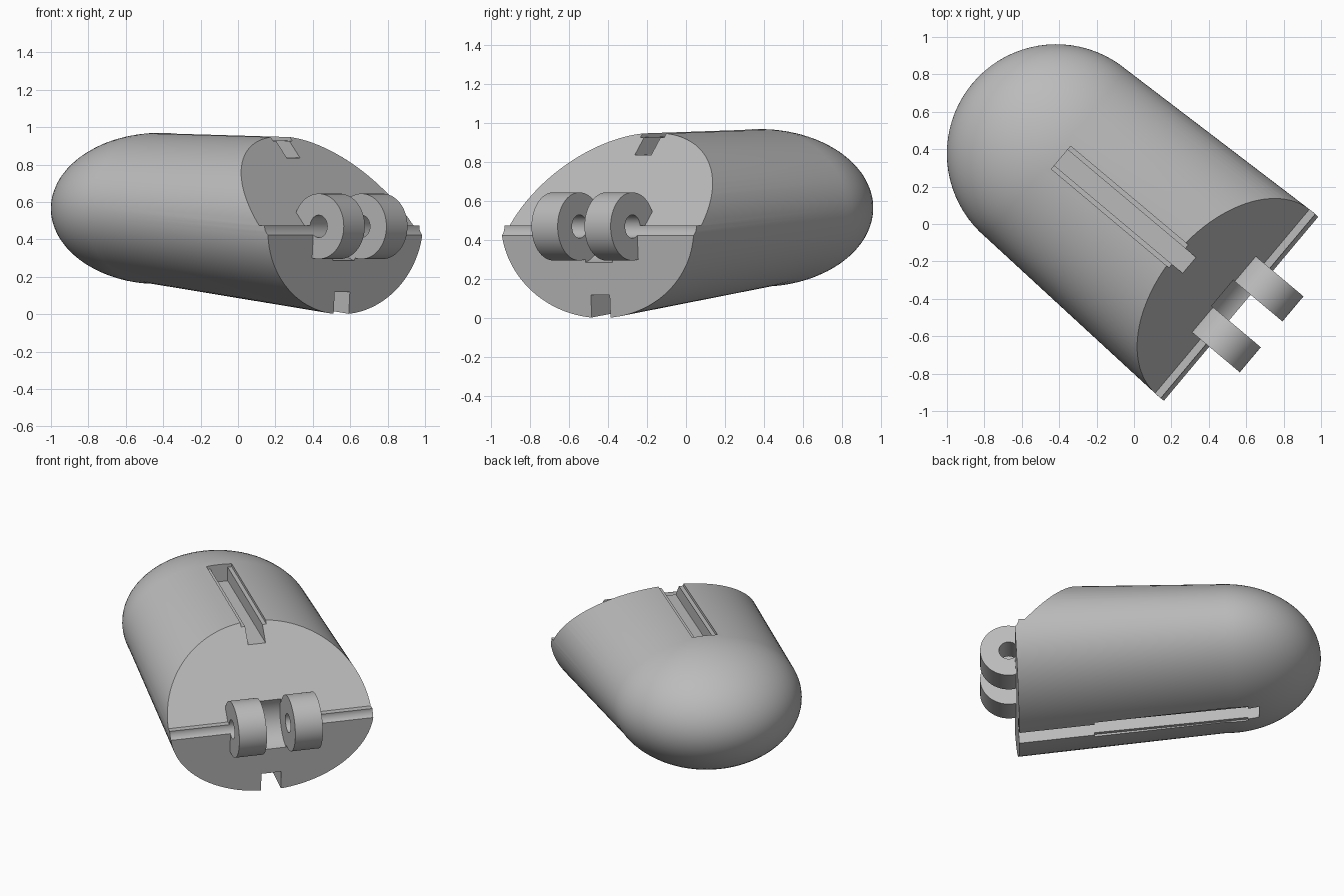
import bpy, bmesh, math
from mathutils import Matrix

if "Cube" in bpy.data.objects:
    bpy.data.objects.remove(bpy.data.objects["Cube"], do_unlink=True)

# Local frame: x along the body towards the cut end, y across, z up
PLACE = Matrix.Translation((0.575, -0.455, 0)) @ Matrix.Rotation(math.radians(-40), 4, 'Z')
HINGE = (0.035, 0.47)

grey = bpy.data.materials.new("plain_grey")
grey.use_nodes = True
colour = (0.5, 0.5, 0.5, 1)
grey.diffuse_color = colour
grey.node_tree.nodes["Principled BSDF"].inputs["Base Color"].default_value = colour


def make_object(name, bm):
    bmesh.ops.recalc_face_normals(bm, faces=bm.faces)
    mesh = bpy.data.meshes.new(name)
    bm.to_mesh(mesh)
    bm.free()
    mesh.materials.append(grey)
    obj = bpy.data.objects.new(name, mesh)
    obj.matrix_world = PLACE
    bpy.context.collection.objects.link(obj)
    return obj


def prism(name, profile, half_width):
    """Side profile in x and z, widened equally to both sides."""
    bm = bmesh.new()
    near, far = [[bm.verts.new((x, y, z)) for x, z in profile]
                 for y in (-half_width, half_width)]
    bm.faces.new(near)
    bm.faces.new(far)
    for i in range(len(profile)):
        j = (i + 1) % len(profile)
        bm.faces.new((near[i], near[j], far[j], far[i]))
    return make_object(name, bm)


def hinge_cylinder(name, radius, y0, y1, sides=64):
    bm = bmesh.new()
    matrix = (Matrix.Translation((HINGE[0], (y0 + y1) / 2, HINGE[1]))
              @ Matrix.Rotation(math.pi / 2, 4, 'X'))
    bmesh.ops.create_cone(bm, cap_ends=True, segments=sides, radius1=radius,
                          radius2=radius, depth=y1 - y0, matrix=matrix)
    return make_object(name, bm)


def combine(target, tool, operation):
    mod = target.modifiers.new(tool.name, 'BOOLEAN')
    mod.operation = operation
    mod.solver = 'EXACT'
    mod.object = tool
    bpy.context.view_layer.objects.active = target
    bpy.ops.object.modifier_apply(modifier=mod.name)
    bpy.data.objects.remove(tool, do_unlink=True)


# Tapered oval body with a domed far end
def build_body(sides=96, dome_rings=20):
    stations = [(0, 0.645, 0.47, 0.47, 0.065)]
    for i in range(dome_rings):
        a = math.pi / 2 * i / dome_rings
        stations.append((-1.293 - 0.585 * math.sin(a), 0.585 * math.cos(a),
                         0.405 * math.cos(a), 0.565, 0))
    bm = bmesh.new()
    rings = []
    for x, half_w, half_h, mid, lean in stations:
        ring = []
        for k in range(sides):
            a = math.tau * k / sides
            dz = half_h * math.sin(a)
            ring.append(bm.verts.new((x + lean * dz, half_w * math.cos(a), mid + dz)))
        rings.append(ring)
    tip = bm.verts.new((-1.878, 0, 0.565))
    bm.faces.new(rings[0])
    for a, b in zip(rings, rings[1:]):
        for k in range(sides):
            n = (k + 1) % sides
            bm.faces.new((a[k], a[n], b[n], b[k]))
    for k in range(sides):
        bm.faces.new((rings[-1][k], rings[-1][(k + 1) % sides], tip))
    return make_object("capsule_body", bm)


body = build_body()

# Slanted upper cut with a small ledge at its foot
combine(body, prism("slant_cut", [(-0.065, 0.475), (0.4, 0.475), (0.4, 1.2),
                                  (-0.665, 1.2)], 1), 'DIFFERENCE')

# Stepped slots along the top and the underside
combine(body, prism("top_slot", [(0.1, 0.828), (0.1, 1.3), (-1.26, 1.3),
                                 (-1.26, 0.853)], 0.055), 'DIFFERENCE')
combine(body, prism("top_lip", [(0.1, 0.915), (0.1, 1.3), (-1.26, 1.3),
                                (-1.26, 0.945)], 0.08), 'DIFFERENCE')
combine(body, prism("bottom_slot", [(0.1, 0.105), (0.1, -0.2), (-1.5, -0.2),
                                    (-1.5, 0.289)], 0.063), 'DIFFERENCE')
combine(body, prism("bottom_lip", [(-0.49, 0.077), (-0.49, -0.2), (-1.43, -0.2),
                                   (-1.43, 0.186)], 0.085), 'DIFFERENCE')

# Hinge: round clearance between two knuckles, then the pin channel
combine(body, hinge_cylinder("clearance", 0.19, -0.09, 0.09), 'DIFFERENCE')
for name, y0 in (("right_knuckle", -0.265), ("left_knuckle", 0.09)):
    combine(body, hinge_cylinder(name, 0.175, y0, y0 + 0.175), 'UNION')
combine(body, hinge_cylinder("pin_channel", 0.06, -1, 1, 32), 'DIFFERENCE')

# Smooth shading with crisp cut edges
bpy.ops.object.select_all(action='DESELECT')
body.select_set(True)
bpy.context.view_layer.objects.active = body
bpy.ops.object.shade_smooth_by_angle(angle=math.radians(30))
